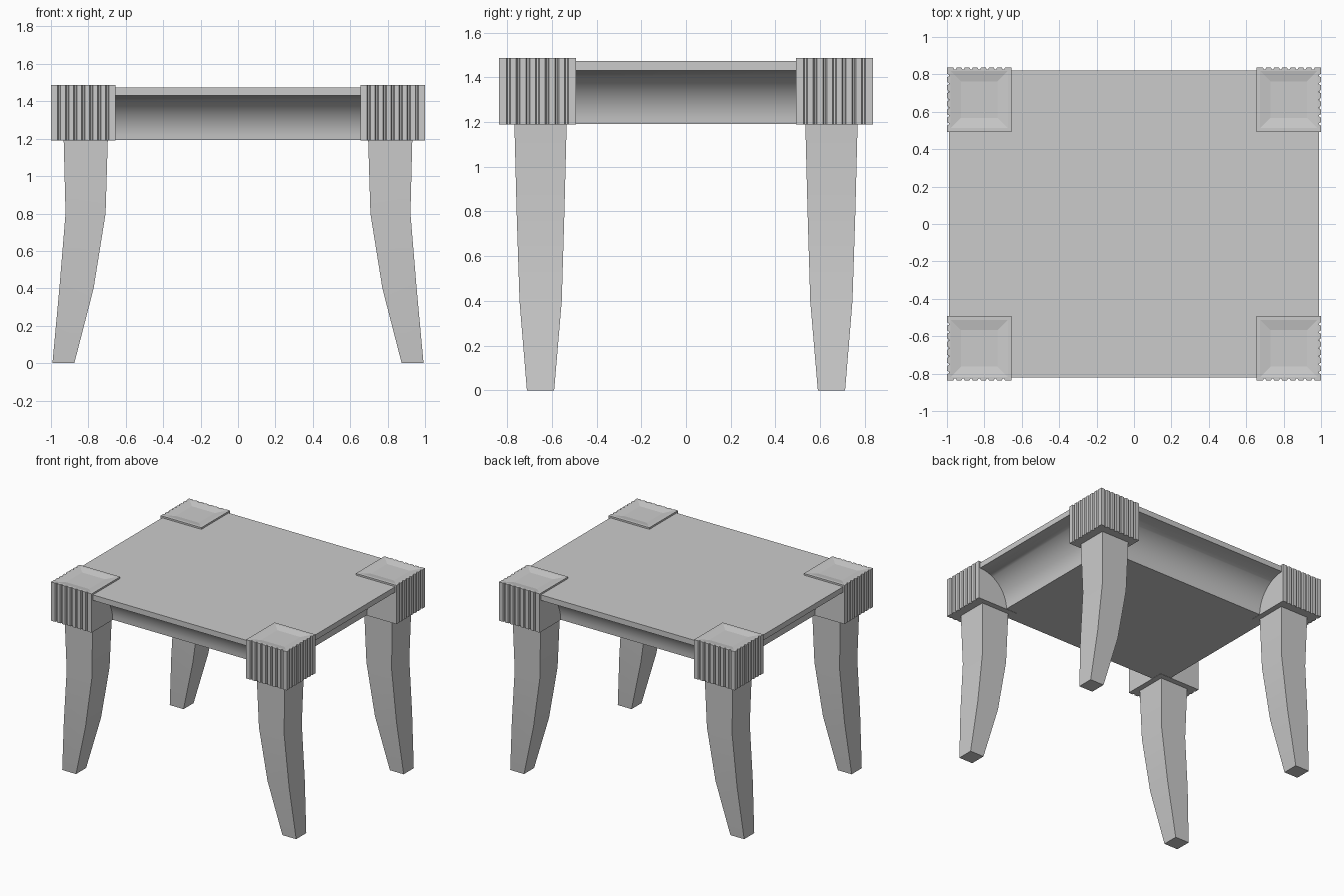
import bpy, bmesh, math

if "Cube" in bpy.data.objects:
    bpy.data.objects.remove(bpy.data.objects["Cube"])


def loft(name, rings, mirror=False, smooth=True):
    """Skin a stack of equal-sized point loops and cap both ends."""
    bm = bmesh.new()
    loops = [[bm.verts.new(p) for p in ring] for ring in rings]
    n = len(loops[0])
    for a, b in zip(loops, loops[1:]):
        for i in range(n):
            j = (i + 1) % n
            bm.faces.new((a[i], a[j], b[j], b[i]))
    bm.faces.new(loops[0][::-1])
    bm.faces.new(loops[-1])
    bmesh.ops.recalc_face_normals(bm, faces=bm.faces)
    mesh = bpy.data.meshes.new(name)
    bm.to_mesh(mesh)
    bm.free()
    ob = bpy.data.objects.new(name, mesh)
    bpy.context.collection.objects.link(ob)
    if smooth:
        bpy.ops.object.select_all(action='DESELECT')
        ob.select_set(True)
        bpy.context.view_layer.objects.active = ob
        bpy.ops.object.shade_smooth_by_angle(angle=math.radians(30))
    if mirror:
        mod = ob.modifiers.new("four_corners", 'MIRROR')
        mod.use_axis = (True, True, False)
    return ob


def rect(x0, x1, y0, y1, z):
    return [(x0, y0, z), (x1, y0, z), (x1, y1, z), (x0, y1, z)]


# Seat: thin slab with a concave quarter-round apron below it
SX, SY, R = 0.988, 0.822, 0.24
seat_rings = []
for i in range(13):
    a = math.pi / 2 * i / 12
    d = R * math.cos(a)
    seat_rings.append(rect(-SX + d, SX - d, -SY + d, SY - d, 1.192 + R * math.sin(a)))
seat_rings.append(rect(-SX, SX, -SY, SY, 1.474))
loft("seat", seat_rings)

# Corner blocks: reeded on the two outer faces, shallow dished top
X0, X1, Y0, Y1 = 0.655, 1.0, 0.492, 0.837
REEDS, DEPTH = 8, 0.01


def reeded_edge(length):
    """(position, depth) pairs of narrow grooves between the reeds."""
    pts = []
    step = length / REEDS
    for i in range(1, REEDS):
        c = i * step
        pts += [(c - 0.009, 0), (c - 0.004, DEPTH), (c + 0.004, DEPTH), (c + 0.009, 0)]
    return pts


edge = reeded_edge(X1 - X0)
outline = [(X0, Y0), (X1, Y0)]
outline += [(X1 - d, Y0 + t) for t, d in edge]
outline += [(X1, Y1)]
outline += [(X1 - t, Y1 - d) for t, d in edge]
outline += [(X0, Y1)]


def dish(m, z):
    """Outline pulled in to a plain square with margin m."""
    return [(min(max(x, X0 + m), X1 - m), min(max(y, Y0 + m), Y1 - m), z) for x, y in outline]


block_rings = [[(x, y, z) for x, y in outline] for z in (1.19, 1.487)]
bm_block = loft("corner_block", block_rings, mirror=True, smooth=False)

# Dish in the top of each block: rim, slope and floor
bm = bmesh.new()
bm.from_mesh(bm_block.data)
top = max(bm.faces, key=lambda f: f.calc_center_median().z)
bm.faces.remove(top)
levels = [[(x, y, 1.487) for x, y in outline]]
squares = [rect(X0 + m, X1 - m, Y0 + m, Y1 - m, z)
           for m, z in ((0.02, 1.487), (0.075, 1.476))]
outer = [v for v in bm.verts if v.co.z > 1.4]
# flat rim between the reeded outline and the inner square
inner = [bm.verts.new(p) for p in squares[0]]
floor = [bm.verts.new(p) for p in squares[1]]
for i in range(4):
    j = (i + 1) % 4
    bm.faces.new((inner[i], inner[j], floor[j], floor[i]))
bm.faces.new(floor)
outer.sort(key=lambda v: v.index)
k = 2 + len(edge)
runs = [outer[0:2], outer[1:k + 1], outer[k:k + len(edge) + 2], [outer[-1], outer[0]]]
for i, run in enumerate(runs):
    bm.faces.new(run + [inner[(i + 1) % 4], inner[i]])
bmesh.ops.recalc_face_normals(bm, faces=bm.faces)
bm.to_mesh(bm_block.data)
bm.free()

# Sabre legs: square section, tapering and sweeping outward in x
leg_rings = [
    rect(0.875, 0.992, 0.590, 0.712, 0.0),
    rect(0.772, 0.955, 0.556, 0.745, 0.40),
    rect(0.708, 0.922, 0.544, 0.758, 0.80),
    rect(0.696, 0.932, 0.534, 0.768, 1.195),
]
loft("leg", leg_rings, mirror=True)
